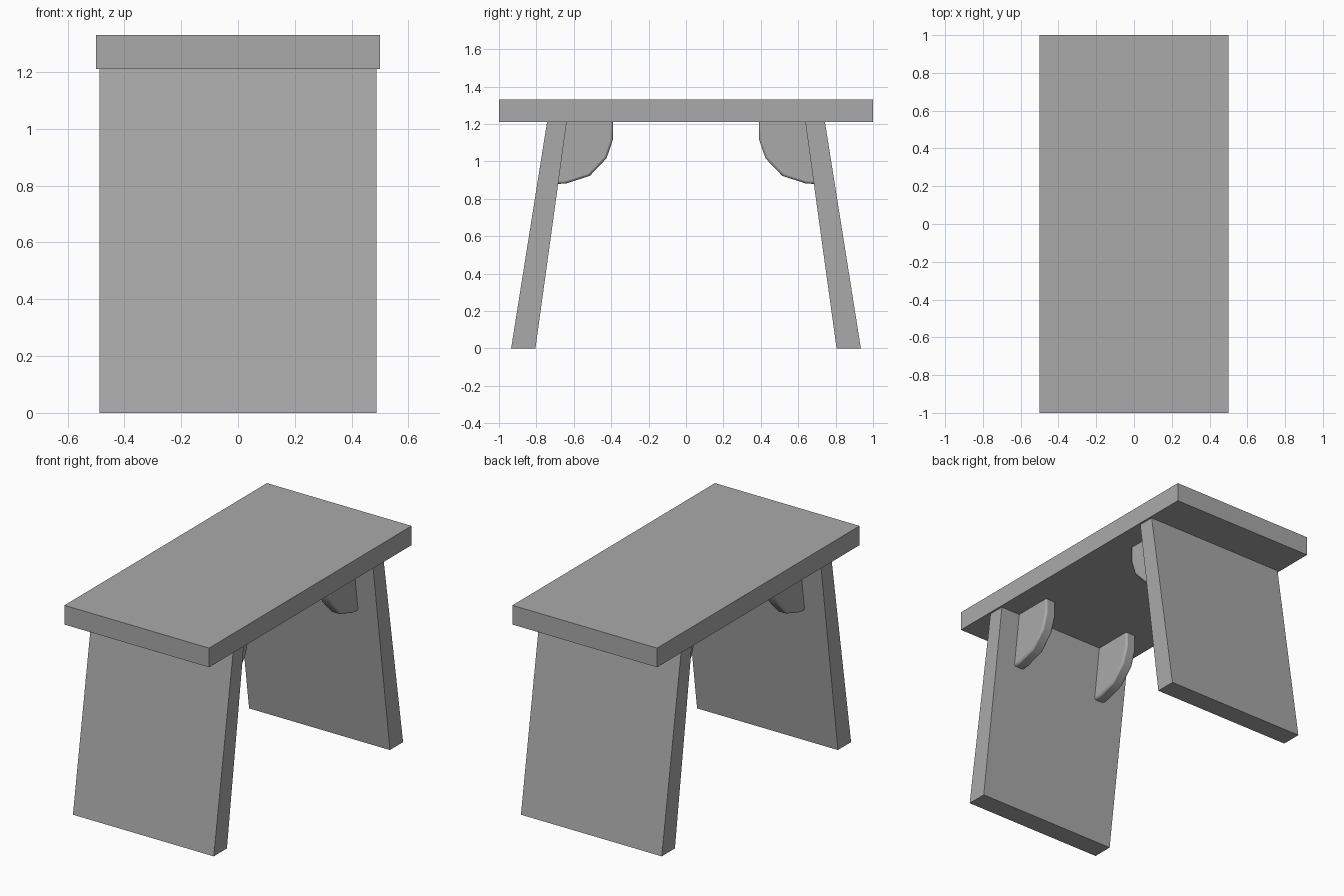
import bpy, bmesh, math

cube = bpy.data.objects.get("Cube")
if cube:
    bpy.data.objects.remove(cube, do_unlink=True)

grey = bpy.data.materials.new("grey")
grey.use_nodes = True
colour = (0.4, 0.4, 0.4, 1)
grey.diffuse_color = colour
grey.node_tree.nodes["Principled BSDF"].inputs["Base Color"].default_value = colour


def slab(name, profile, x0, x1, side=1):
    """Extrude a (y, z) profile from x0 to x1; side=-1 flips it to the back."""
    bm = bmesh.new()
    face = bm.faces.new([bm.verts.new((x0, y * side, z)) for y, z in profile])
    out = bmesh.ops.extrude_face_region(bm, geom=[face])
    verts = [v for v in out["geom"] if isinstance(v, bmesh.types.BMVert)]
    bmesh.ops.translate(bm, verts=verts, vec=(x1 - x0, 0, 0))
    bmesh.ops.recalc_face_normals(bm, faces=bm.faces)
    mesh = bpy.data.meshes.new(name)
    bm.to_mesh(mesh)
    bm.free()
    mesh.materials.append(grey)
    obj = bpy.data.objects.new(name, mesh)
    bpy.context.collection.objects.link(obj)
    return obj


UNDER, TOP = 1.21, 1.33

# Seat board
slab("seat", [(-1, UNDER), (1, UNDER), (1, TOP), (-1, TOP)], -0.5, 0.5)

# Splayed, slightly tapered leg boards, and rounded brackets inside them
leg = [(-0.935, 0), (-0.805, 0), (-0.638, UNDER), (-0.743, UNDER)]
bracket = [(-0.72, 0.877), (-0.64, 0.882), (-0.515, 0.922), (-0.425, 1.016),
           (-0.391, 1.115), (-0.391, 1.23), (-0.68, 1.23)]

for end, side in (("front", 1), ("back", -1)):
    slab(end + "_leg", leg, -0.487, 0.487, side)
    for hand, x in (("left", 0.315), ("right", -0.305)):
        obj = slab(f"{end}_{hand}_bracket", bracket, x - 0.037, x + 0.037, side)
        bevel = obj.modifiers.new("soft_rim", 'BEVEL')
        bevel.width = 0.012
        bevel.segments = 2
        bevel.limit_method = 'ANGLE'
        bevel.angle_limit = math.radians(50)
        bpy.ops.object.select_all(action='DESELECT')
        obj.select_set(True)
        bpy.context.view_layer.objects.active = obj
        bpy.ops.object.shade_smooth_by_angle(angle=math.radians(50))
